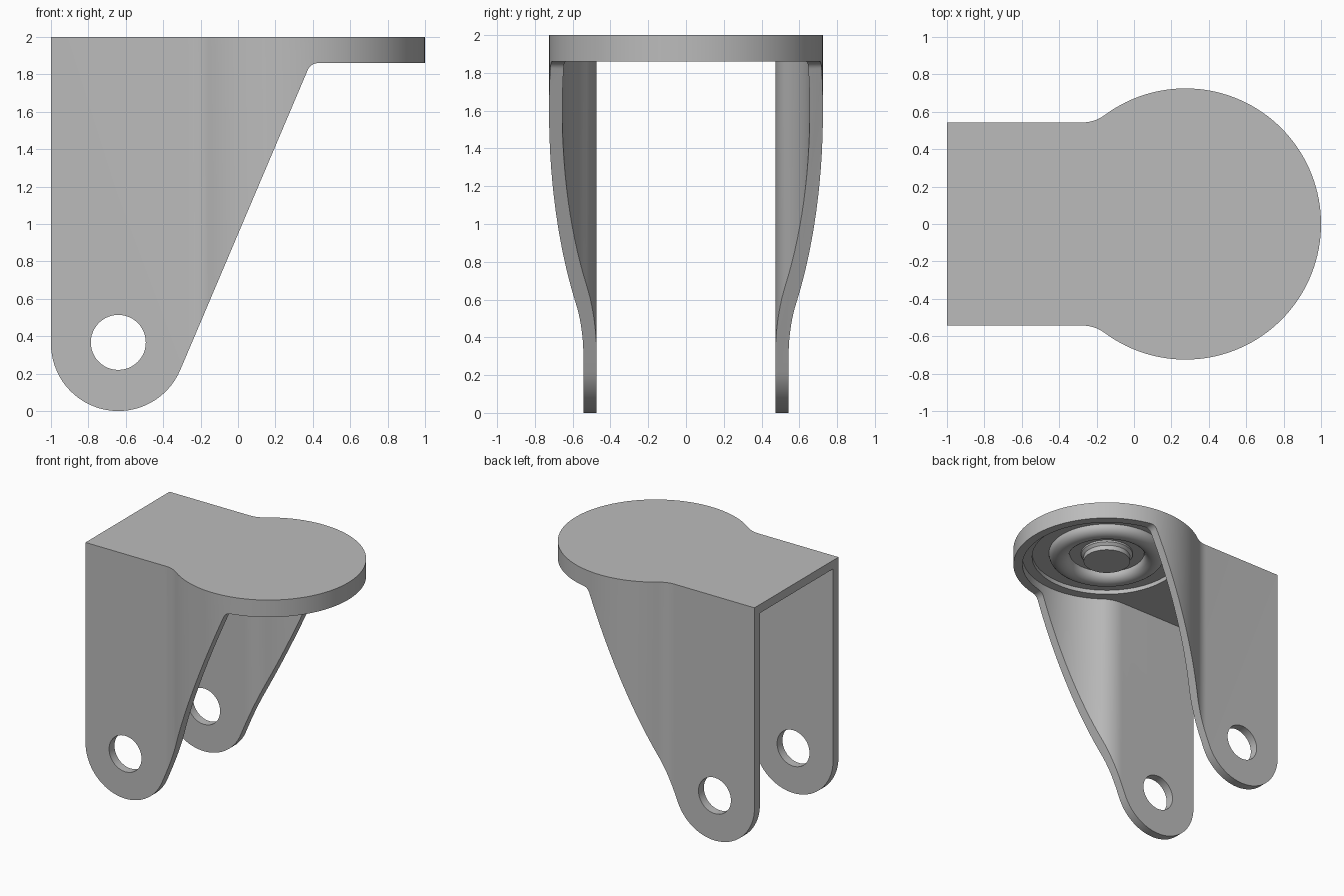
import bpy, bmesh
from math import sin, cos, pi, radians, atan2, sqrt
from mathutils import Matrix, Vector

cube = bpy.data.objects.get("Cube")
if cube:
    bpy.data.objects.remove(cube, do_unlink=True)

steel = bpy.data.materials.new("grey_steel")
steel.use_nodes = True
GREY = (0.5, 0.5, 0.5, 1)
steel.diffuse_color = GREY
steel.node_tree.nodes["Principled BSDF"].inputs["Base Color"].default_value = GREY

HEAD_X, HEAD_R = 0.275, 0.725      # round head
SIDE_Y, WALL = 0.543, 0.07         # flat cheeks and wall thickness
AXLE = (-0.64, 0.36)               # axle centre in x, z


def arc(cx, cy, r, a0, a1, n):
    return [(cx + r * cos(a0 + (a1 - a0) * i / n),
             cy + r * sin(a0 + (a1 - a0) * i / n)) for i in range(n + 1)]


def make_object(name, bm):
    bmesh.ops.recalc_face_normals(bm, faces=bm.faces)
    mesh = bpy.data.meshes.new(name)
    bm.to_mesh(mesh)
    bm.free()
    mesh.materials.append(steel)
    obj = bpy.data.objects.new(name, mesh)
    bpy.context.collection.objects.link(obj)
    return obj


def prism(name, outline, low, high, upright=False):
    """Extrude an outline along z, or along y when upright."""
    bm = bmesh.new()
    place = (lambda p: (p[0], low, p[1])) if upright else (lambda p: (p[0], p[1], low))
    face = bm.faces.new([bm.verts.new(place(p)) for p in outline])
    moved = bmesh.ops.extrude_face_region(bm, geom=[face])["geom"]
    step = Vector((0, high - low, 0)) if upright else Vector((0, 0, high - low))
    bmesh.ops.translate(bm, vec=step, verts=[v for v in moved if isinstance(v, bmesh.types.BMVert)])
    return make_object(name, bm)


def lathe(name, profile):
    """Spin an r, z profile about the axis of the head."""
    bm = bmesh.new()
    verts = [bm.verts.new((r, 0, z)) for r, z in profile]
    edges = [bm.edges.new(pair) for pair in zip(verts, verts[1:])]
    bmesh.ops.spin(bm, geom=verts + edges, cent=(0, 0, 0), axis=(0, 0, 1),
                   angle=2 * pi, steps=72, use_duplicate=False)
    bmesh.ops.remove_doubles(bm, verts=bm.verts, dist=0.0005)
    bmesh.ops.translate(bm, vec=(HEAD_X, 0, 0), verts=bm.verts)
    return make_object(name, bm)


def activate(obj):
    bpy.ops.object.select_all(action="DESELECT")
    obj.select_set(True)
    bpy.context.view_layer.objects.active = obj


def boolean(target, cutter, operation):
    mod = target.modifiers.new("cut", "BOOLEAN")
    mod.operation, mod.solver, mod.object = operation, "EXACT", cutter
    activate(target)
    bpy.ops.object.modifier_apply(modifier=mod.name)
    bpy.data.objects.remove(cutter, do_unlink=True)


def smooth(obj):
    activate(obj)
    bpy.ops.object.shade_smooth_by_angle(angle=radians(30))


def plan(inset, back):
    """Keyhole outline: round head blending into two parallel cheeks."""
    neck = 0.2
    dy = SIDE_Y + neck
    dx = sqrt((HEAD_R + neck) ** 2 - dy ** 2)
    a = atan2(dy, -dx)
    half = arc(HEAD_X, 0, HEAD_R - inset, 0, a, 48)
    half += arc(HEAD_X - dx, dy, neck + inset, a - pi, -pi / 2, 10)[1:]
    half.append((back, SIDE_Y - inset))
    return half + [(x, -y) for x, y in reversed(half[1:])]


# Fork body: keyhole shell, open at the bottom and the back
fork = prism("fork_body", plan(0, -1.1), -0.1, 2)
boolean(fork, prism("hollow", plan(WALL, -1.3), -0.3, 1.93), "DIFFERENCE")

# Side silhouette: rounded axle end, slanted front edge, shallow head rim
slope = atan2(-0.39, 0.92)
side = [(-1, 2.1)] + arc(*AXLE, 0.36, -pi, slope, 32)
side += arc(0.428, 1.8, 0.06, slope + pi, pi / 2, 8)
side += [(1.1, 1.86), (1.1, 2.1)]
boolean(fork, prism("silhouette", side, -1, 1, True), "INTERSECT")

# Axle holes through both cheeks
hole = arc(AXLE[0], 0.367, 0.147, 0, 2 * pi, 48)[:-1]
boolean(fork, prism("axle_hole", hole, -1, 1, True), "DIFFERENCE")

# Round pocket under the head
pocket = arc(HEAD_X, 0, 0.58, 0, 2 * pi, 72)[:-1]
boolean(fork, prism("pocket", pocket, 1.88, 1.965), "DIFFERENCE")
smooth(fork)

# Rounded bearing ridge inside the pocket
ridge = [(0.45, 1.98)] + [(0.37 + 0.08 * cos(t * pi / 12), 1.96 - 0.07 * sin(t * pi / 12))
                          for t in range(13)] + [(0.29, 1.98), (0.45, 1.98)]
smooth(lathe("bearing_ridge", ridge))

# Central boss
smooth(lathe("centre_boss", [(0, 1.98), (0.2, 1.98), (0.2, 1.95), (0.18, 1.93),
                             (0.18, 1.89), (0, 1.89)]))
